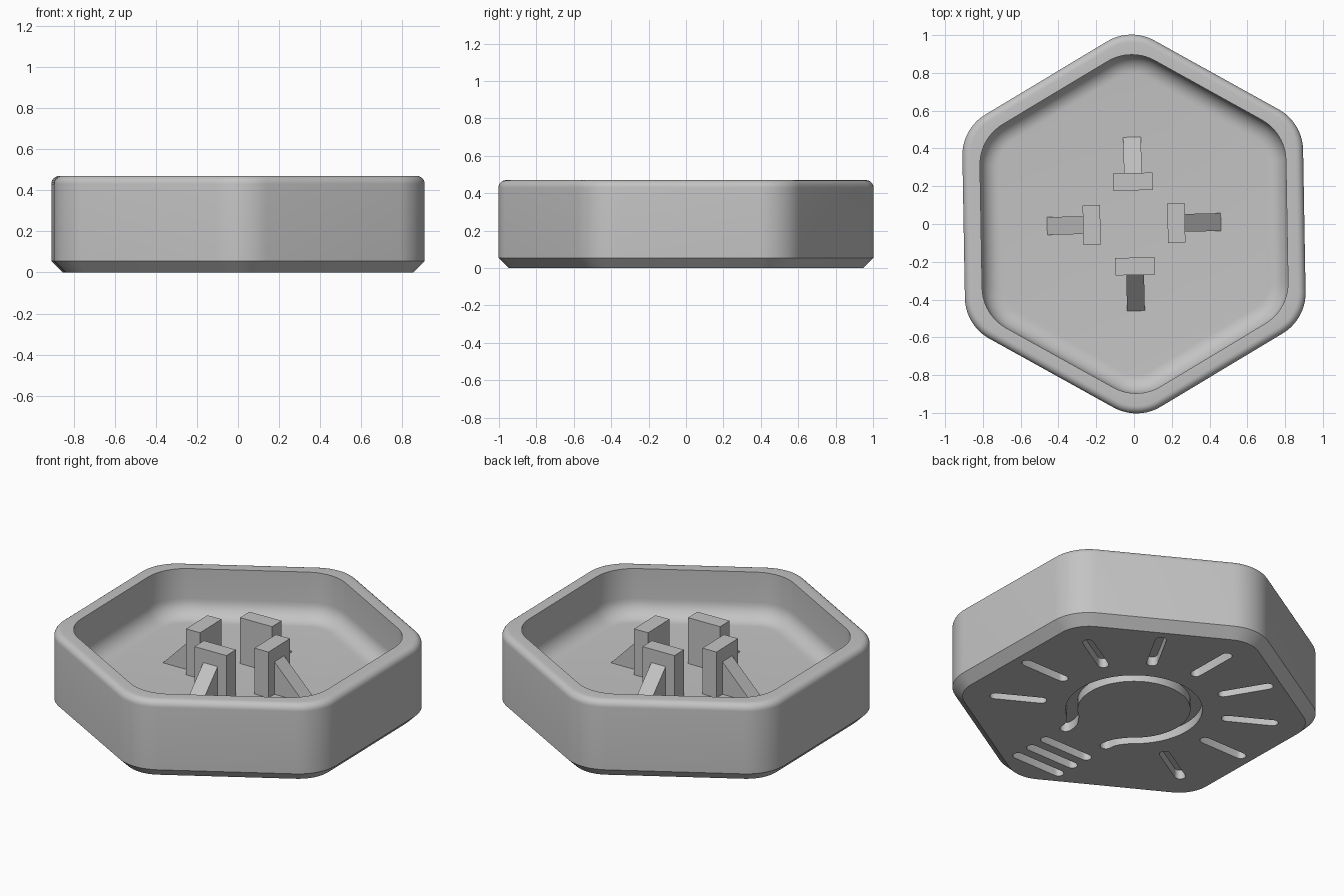
import bpy, bmesh
from math import sin, cos, pi, radians
from mathutils import Vector, Matrix

cube = bpy.data.objects.get("Cube")
if cube:
    bpy.data.objects.remove(cube, do_unlink=True)

GREY = (0.55, 0.55, 0.55, 1)
mat = bpy.data.materials.new("plain_grey")
mat.use_nodes = True
mat.diffuse_color = GREY
mat.node_tree.nodes["Principled BSDF"].inputs["Base Color"].default_value = GREY

TWIST = radians(1)
HEIGHT, FLOOR, CHAMFER = 0.47, 0.19, 0.055


def make_object(name, bm, twist=TWIST):
    bmesh.ops.recalc_face_normals(bm, faces=bm.faces)
    bm.transform(Matrix.Rotation(twist, 4, 'Z'))
    mesh = bpy.data.meshes.new(name)
    bm.to_mesh(mesh)
    bm.free()
    mesh.materials.append(mat)
    obj = bpy.data.objects.new(name, mesh)
    bpy.context.collection.objects.link(obj)
    return obj


def rounded_hexagon(apothem, radius, z, steps=10):
    """Hexagon with a corner on +y and rounded corners."""
    reach = (apothem - radius) / cos(pi / 6)
    points = []
    for k in range(6):
        mid = pi / 2 + k * pi / 3
        for i in range(steps + 1):
            a = mid - pi / 6 + i * pi / 3 / steps
            points.append(Vector((reach * cos(mid) + radius * cos(a),
                                  reach * sin(mid) + radius * sin(a), z)))
    return points


def prism(bm, outline, offset):
    """Closed outline extruded along a vector."""
    low = [bm.verts.new(p) for p in outline]
    high = [bm.verts.new(p + offset) for p in outline]
    bm.faces.new(low)
    bm.faces.new(high)
    for i in range(len(low)):
        j = (i + 1) % len(low)
        bm.faces.new((low[i], low[j], high[j], high[i]))


# Tray: rounded hexagon sections from underside, over the rim, to the floor
outer, inner, corner = 0.902, 0.81, 0.25
rim, cove = 0.04, 0.1
sections = [(outer - CHAMFER, corner - CHAMFER, 0), (outer, corner, CHAMFER)]
for i in range(7):
    t = i * pi / 12
    inset = rim * (1 - cos(t))
    sections.append((outer - inset, corner - inset, HEIGHT - rim + rim * sin(t)))
sections.append((inner, corner, HEIGHT))
for i in range(9):
    t = i * pi / 16
    inset = cove * (1 - cos(t))
    sections.append((inner - inset, corner - inset, FLOOR + cove - cove * sin(t)))

bm = bmesh.new()
rings = [[bm.verts.new(p) for p in rounded_hexagon(*s)] for s in sections]
for r0, r1 in zip(rings, rings[1:]):
    for i in range(len(r0)):
        j = (i + 1) % len(r0)
        bm.faces.new((r0[i], r0[j], r1[j], r1[i]))
bm.faces.new(rings[0])
bm.faces.new(rings[-1])
tray = make_object("hexagonal_tray", bm)


# Grooves in the underside: round-ended strokes
def stroke(bm, path, width=0.065, depth=0.055):
    path = [Vector((x, y, 0)) for x, y in path]
    half = width / 2
    left, right = [], []
    for i, p in enumerate(path):
        d = (path[min(i + 1, len(path) - 1)] - path[max(i - 1, 0)]).normalized()
        n = Vector((-d.y, d.x, 0)) * half
        left.append(p + n)
        right.append(p - n)

    def cap(centre, start):
        return [centre + Matrix.Rotation(-pi * i / 8, 3, 'Z') @ (start - centre)
                for i in range(1, 8)]

    outline = left + cap(path[-1], left[-1]) + right[::-1] + cap(path[0], right[0])
    drop = Vector((0, 0, -0.05))
    prism(bm, [p + drop for p in outline], Vector((0, 0, depth + 0.05)))


bm = bmesh.new()
# nine rays
for k in range(9):
    a = radians(-30 + 30 * k)
    stroke(bm, [(r * cos(a), r * sin(a)) for r in (0.515, 0.77)], 0.06)
# three crossbars
for y in (-0.565, -0.68, -0.795):
    stroke(bm, [(-0.145, y), (0.145, y)], 0.06)
# open ring with a flared neck
neck = [(0.145, -0.4), (0.147, -0.37), (0.158, -0.335), (0.178, -0.305)]
arc = [(0.34 * cos(a), 0.34 * sin(a))
       for a in (radians(-53 + 286 * i / 56) for i in range(57))]
stroke(bm, neck + arc + [(-x, y) for x, y in reversed(neck)])
cutter = make_object("groove_cutter", bm)
cutter.hide_render = True

mod = tray.modifiers.new("grooves", 'BOOLEAN')
mod.operation = 'DIFFERENCE'
mod.solver = 'EXACT'
mod.object = cutter
bpy.ops.object.select_all(action='DESELECT')
tray.select_set(True)
bpy.context.view_layer.objects.active = tray
bpy.ops.object.modifier_apply(modifier=mod.name)
bpy.data.objects.remove(cutter, do_unlink=True)
bpy.ops.object.shade_smooth_by_angle(angle=radians(30))

# Four posts, each with a sloping brace on its outer side
base = FLOOR - 0.01
for k, side in enumerate(("left", "back", "right", "front")):
    turn = k * pi / 2 + radians(1.3)
    bm = bmesh.new()
    post = [Vector((x, -0.105, z)) for x, z in
            ((0.178, base), (0.27, base), (0.27, 0.466), (0.178, 0.466))]
    prism(bm, post, Vector((0, 0.21, 0)))
    make_object(side + "_post", bm, turn)

    bm = bmesh.new()
    brace = [Vector((x, -0.047, z)) for x, z in
             ((0.265, base), (0.46, base), (0.46, FLOOR), (0.27, 0.385), (0.265, 0.385))]
    prism(bm, brace, Vector((0, 0.094, 0)))
    make_object(side + "_brace", bm, turn)
